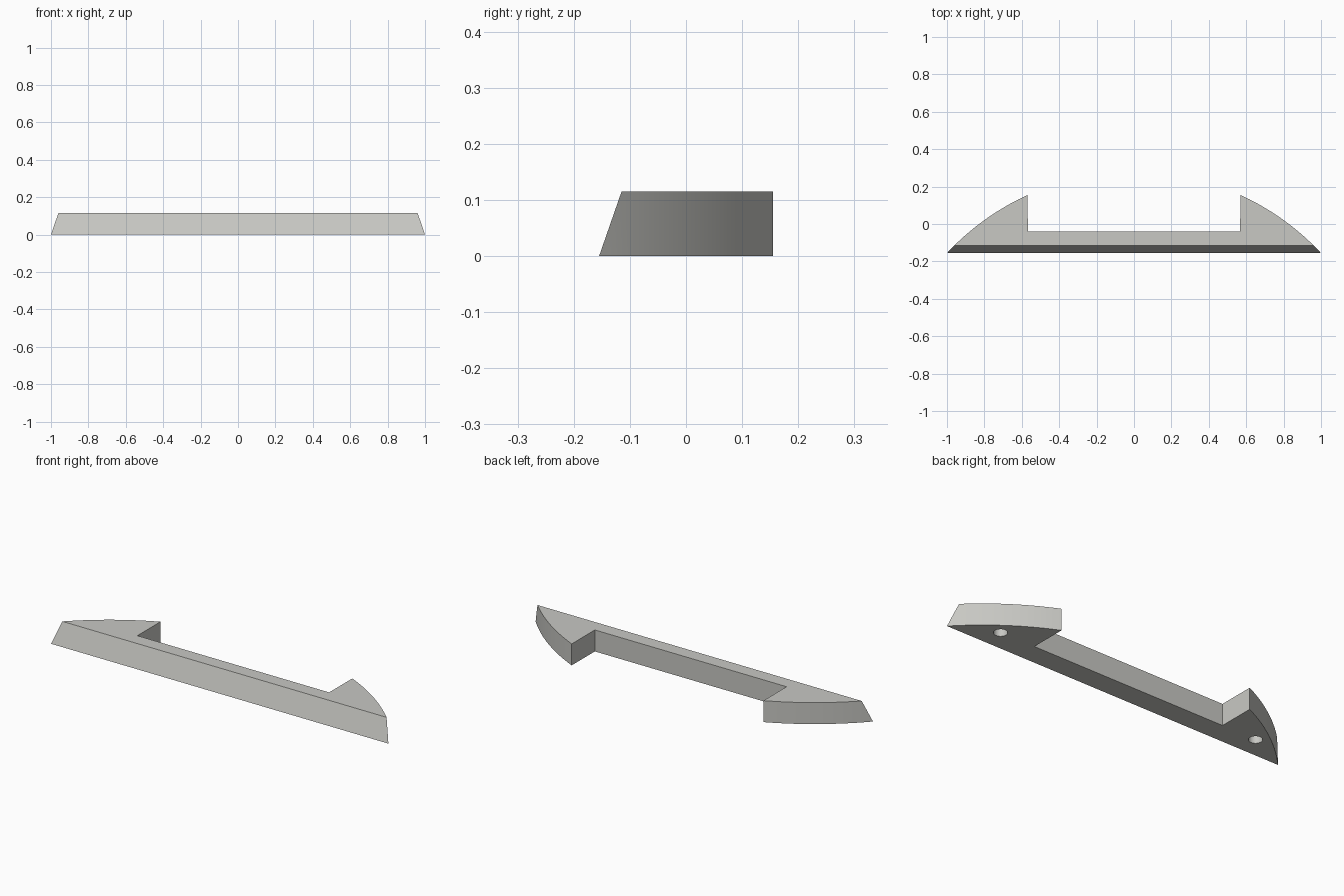
import bpy, bmesh, math
from mathutils import Vector

if "Cube" in bpy.data.objects:
    bpy.data.objects.remove(bpy.data.objects["Cube"])

H = 0.115            # height
FRONT, BACK = -0.155, 0.155
PAD_X, BAR_Y = 0.568, -0.04
ARC_C, ARC_R = -1.089, 1.368   # centre (on x = 0) and radius of the end arcs
SEGS = 20

grey = bpy.data.materials.new("light grey")
grey.diffuse_color = (0.58, 0.58, 0.55, 1)
grey.use_nodes = True
grey.node_tree.nodes["Principled BSDF"].inputs["Base Color"].default_value = grey.diffuse_color

# plan outline: straight front, curved ends, recessed grip between the pads
a0 = math.atan2(FRONT - ARC_C, 1.0)
a1 = math.atan2(BACK - ARC_C, PAD_X)
right = []
for i in range(SEGS + 1):
    a = a0 + (a1 - a0) * i / SEGS
    right.append((ARC_R * math.cos(a), ARC_C + ARC_R * math.sin(a)))
right.append((PAD_X, BAR_Y))
outline = right + [(-x, y) for x, y in reversed(right)]

# handle body, extruded up
bm = bmesh.new()
base = bm.faces.new([bm.verts.new((x, y, 0)) for x, y in outline])
top = bmesh.ops.extrude_face_region(bm, geom=[base])
bmesh.ops.translate(bm, vec=(0, 0, H),
                    verts=[v for v in top["geom"] if isinstance(v, bmesh.types.BMVert)])

# sloping front face
cut = bmesh.ops.bisect_plane(bm, geom=bm.verts[:] + bm.edges[:] + bm.faces[:],
                             plane_co=(0, FRONT + 0.0002, 0),
                             plane_no=Vector((0, -H, 0.04)), clear_outer=True)
bmesh.ops.holes_fill(bm, edges=[e for e in bm.edges if e.is_boundary], sides=0)
bmesh.ops.recalc_face_normals(bm, faces=bm.faces[:])
mesh = bpy.data.meshes.new("handle")
bm.to_mesh(mesh)
bm.free()
handle = bpy.data.objects.new("handle", mesh)
bpy.context.collection.objects.link(handle)
mesh.materials.append(grey)

# blind screw holes in the underside
for side in (-1, 1):
    bpy.ops.mesh.primitive_cylinder_add(vertices=32, radius=0.033, depth=0.16,
                                        location=(side * 0.77, -0.043, 0))
    cutter = bpy.context.object
    cutter.name = "screw_hole_cutter"
    cutter.data.materials.append(grey)
    mod = handle.modifiers.new("screw_hole", "BOOLEAN")
    mod.operation, mod.solver, mod.object = "DIFFERENCE", "EXACT", cutter
    bpy.context.view_layer.objects.active = handle
    bpy.ops.object.modifier_apply(modifier=mod.name)
    bpy.data.objects.remove(cutter, do_unlink=True)

# smooth arcs, sharp corners
bpy.ops.object.select_all(action="DESELECT")
handle.select_set(True)
bpy.context.view_layer.objects.active = handle
bpy.ops.object.shade_smooth_by_angle(angle=math.radians(25))
